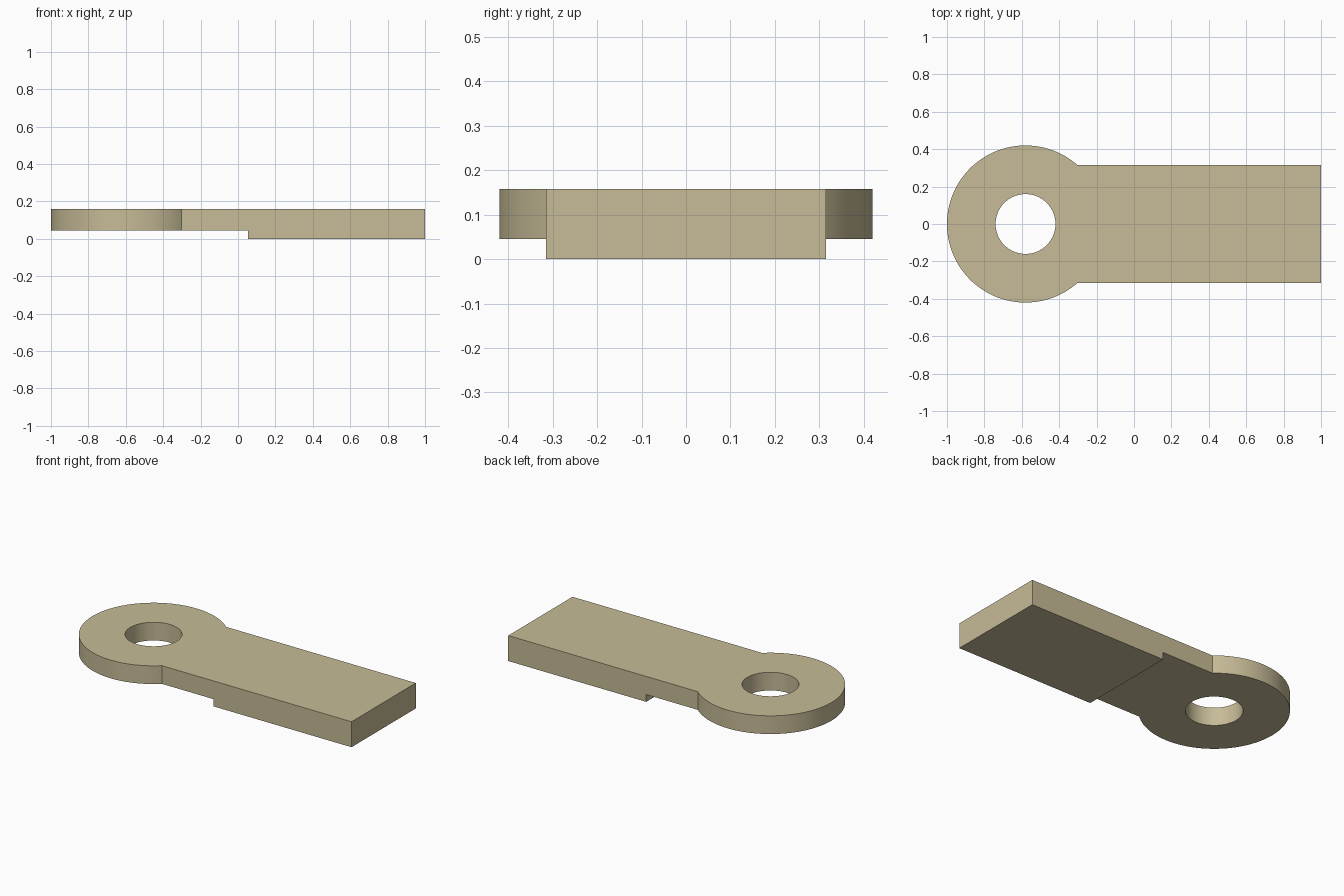
import bpy, bmesh
from math import asin, cos, sin, pi

if "Cube" in bpy.data.objects:
    bpy.data.objects.remove(bpy.data.objects["Cube"])

EYE_X, EYE_R, HOLE_R = -0.58, 0.42, 0.16
HALF_W, END_X, TOP = 0.315, 1.0, 0.158
STEP_X, STEP_Z = 0.053, 0.045


def prism(name, outline, z0, z1):
    """Extrude a counter-clockwise outline from z0 to z1."""
    bm = bmesh.new()
    face = bm.faces.new([bm.verts.new((x, y, z0)) for x, y in outline])
    ext = bmesh.ops.extrude_face_region(bm, geom=[face], use_keep_orig=True)
    verts = [g for g in ext["geom"] if isinstance(g, bmesh.types.BMVert)]
    bmesh.ops.translate(bm, vec=(0, 0, z1 - z0), verts=verts)
    bmesh.ops.recalc_face_normals(bm, faces=bm.faces)
    mesh = bpy.data.meshes.new(name)
    bm.to_mesh(mesh)
    bm.free()
    obj = bpy.data.objects.new(name, mesh)
    bpy.context.collection.objects.link(obj)
    return obj


def arc(r, a0, a1, n):
    return [(EYE_X + r * cos(a0 + (a1 - a0) * i / n),
             r * sin(a0 + (a1 - a0) * i / n)) for i in range(n + 1)]


# Link plate: round eye blending into a straight bar
a = asin(HALF_W / EYE_R)
outline = [(END_X, -HALF_W), (END_X, HALF_W)] + arc(EYE_R, a, 2 * pi - a, 96)
plate = prism("link_plate", outline, 0, TOP)

# Cutters: relief under the eye end, and the pin hole
relief = prism("relief_cutter", [(-1.2, -0.6), (STEP_X, -0.6), (STEP_X, 0.6), (-1.2, 0.6)],
               -0.1, STEP_Z)
hole = prism("hole_cutter", arc(HOLE_R, 0, 2 * pi, 64)[:-1], -0.2, 0.4)

bpy.context.view_layer.objects.active = plate
for cutter in (relief, hole):
    cutter.hide_render = True
    mod = plate.modifiers.new("cut", "BOOLEAN")
    mod.operation, mod.solver, mod.object = "DIFFERENCE", "EXACT", cutter
    bpy.ops.object.modifier_apply(modifier=mod.name)
    bpy.data.objects.remove(cutter)

# Tan finish, smooth round walls with crisp edges
mat = bpy.data.materials.new("tan")
mat.diffuse_color = (0.57, 0.50, 0.31, 1)
mat.use_nodes = True
mat.node_tree.nodes["Principled BSDF"].inputs["Base Color"].default_value = mat.diffuse_color
plate.data.materials.clear()
plate.data.materials.append(mat)
bpy.ops.object.select_all(action="DESELECT")
plate.select_set(True)
bpy.ops.object.shade_smooth_by_angle(angle=pi / 6)
